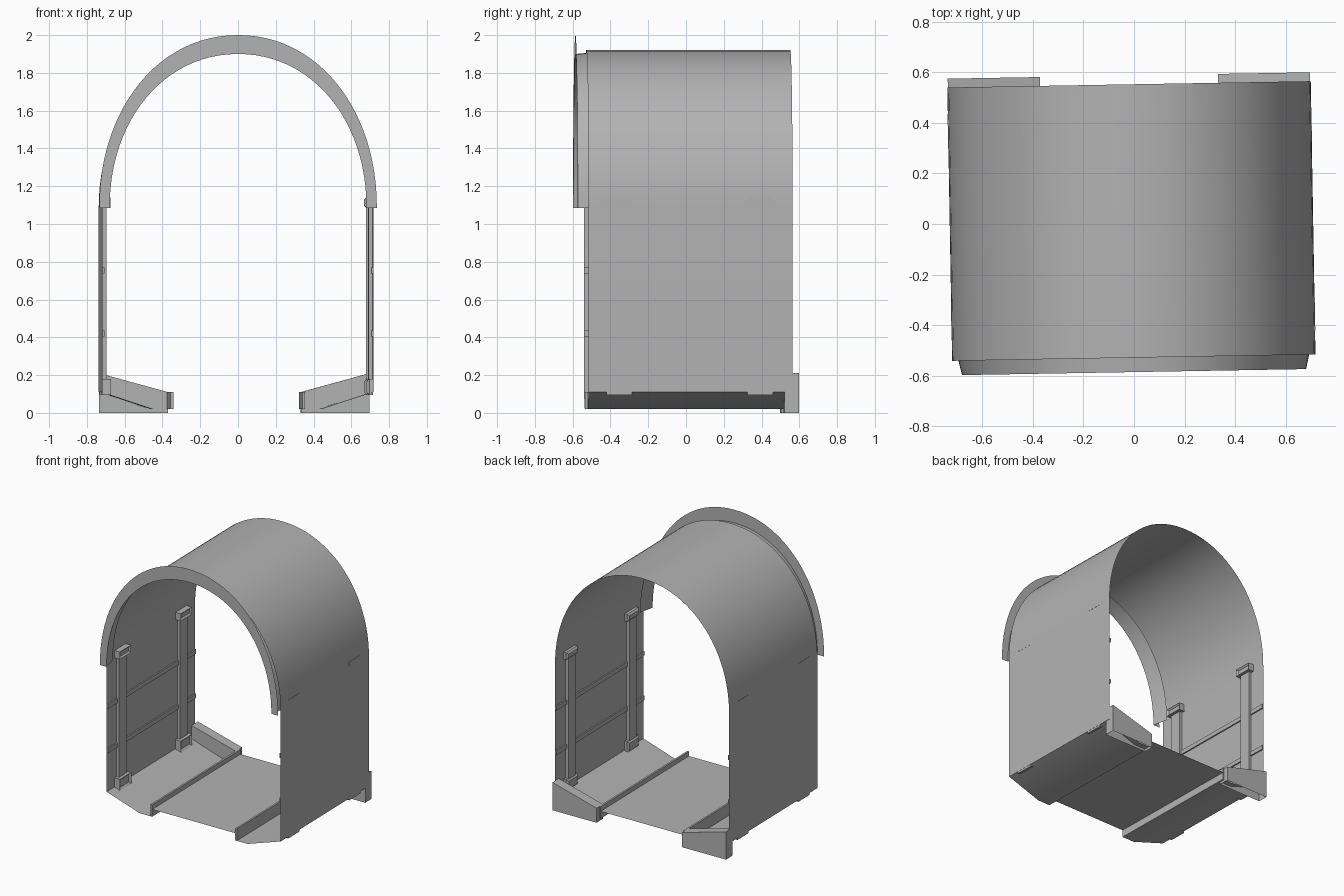
import bpy, bmesh, math
from mathutils import Matrix

cube = bpy.data.objects.get("Cube")
if cube:
    bpy.data.objects.remove(cube, do_unlink=True)

grey = bpy.data.materials.new("plain grey")
grey.use_nodes = True
colour = (0.45, 0.45, 0.45, 1)
grey.diffuse_color = colour
grey.node_tree.nodes["Principled BSDF"].inputs["Base Color"].default_value = colour

# The whole tunnel is turned slightly and sits a little off centre
PLACE = Matrix.Rotation(math.radians(1), 4, "Z") @ Matrix.Translation((-0.01, 0, 0))
SPRING = 1.085
FRONT, BACK = -0.528, 0.552


def finish(name, bm, smooth=False):
    mesh = bpy.data.meshes.new(name)
    bm.transform(PLACE)
    bm.to_mesh(mesh)
    bm.free()
    mesh.materials.append(grey)
    obj = bpy.data.objects.new(name, mesh)
    bpy.context.collection.objects.link(obj)
    if smooth:
        bpy.ops.object.select_all(action="DESELECT")
        obj.select_set(True)
        bpy.context.view_layer.objects.active = obj
        bpy.ops.object.shade_smooth_by_angle(angle=math.radians(25))
    return obj


def arch(half, top, steps=48, power=2.07):
    """Points (x, z) of an arch from the right springing to the left one."""
    pts = []
    for i in range(steps + 1):
        a = math.pi * i / steps
        c, s = math.cos(a), max(math.sin(a), 0)
        x = math.copysign(abs(c) ** (2 / power), c) * half
        pts.append((x, SPRING + (top - SPRING) * s ** (2 / power)))
    return pts


def loft(name, loop_a, y_a, loop_b, y_b, smooth=True):
    """Sheet between two open profiles in planes of constant y."""
    bm = bmesh.new()
    a = [bm.verts.new((x, y_a, z)) for x, z in loop_a]
    b = [bm.verts.new((x, y_b, z)) for x, z in loop_b]
    for i in range(len(a) - 1):
        bm.faces.new((a[i], a[i + 1], b[i + 1], b[i]))
    bmesh.ops.recalc_face_normals(bm, faces=bm.faces)
    return finish(name, bm, smooth)


def box(name, side, x, y, z, bevel=0):
    """Box given by ranges, mirrored in x by side."""
    bm = bmesh.new()
    bmesh.ops.create_cube(bm, size=1)
    for v in bm.verts:
        v.co.x = side * x[v.co.x > 0]
        v.co.y = y[v.co.y > 0]
        v.co.z = z[v.co.z > 0]
    if bevel:
        edges = [e for e in bm.edges
                 if all(abs(v.co.x - side * x[0]) < 1e-5 for v in e.verts)]
        bmesh.ops.bevel(bm, geom=edges, offset=bevel, segments=1, affect="EDGES")
    bmesh.ops.recalc_face_normals(bm, faces=bm.faces)
    return finish(name, bm)


# Thin tunnel shell: sloped floor edges, straight walls and arched roof
right_foot = [(0.35, 0.02), (0.445, 0.02), (0.718, 0.11)]
left_foot = [(-x, z) for x, z in reversed(right_foot)]
shell = right_foot + arch(0.718, 1.922) + left_foot
loft("tunnel_shell", shell, FRONT, shell, BACK)

# Sunken middle floor
deck = [(-0.345, 0.075), (0.345, 0.075)]
loft("middle_floor", deck, FRONT, deck, BACK, False)

# Flat facing ring and the flared collar behind it
inner = arch(0.68, 1.90)
loft("front_ring", inner, -0.585, arch(0.735, 2.0), -0.585, False)
loft("front_collar", inner, -0.585, arch(0.706, 1.911), -0.47)

for side, label in ((-1, "right"), (1, "left")):
    # Rail along the floor
    box(label + "_rail", side, (0.342, 0.356), (FRONT, BACK), (0.02, 0.11))

    # Horizontal wall battens
    for n, z in enumerate((0.42, 0.755)):
        box(f"{label}_batten_{n + 1}", side, (0.707, 0.717),
            (FRONT, BACK), (z - 0.016, z + 0.016))

    # Posts with a foot and a cap
    for place, y in (("front", -0.365), ("back", 0.38)):
        name = f"{label}_{place}_post"
        box(name, side, (0.694, 0.716), (y - 0.045, y + 0.045), (0.16, 1.1))
        box(name + "_foot", side, (0.684, 0.717), (y - 0.068, y + 0.068),
            (0.095, 0.18), 0.014)
        box(name + "_cap", side, (0.684, 0.719), (y - 0.068, y + 0.068),
            (1.085, 1.14), 0.012)

    # Tapered kerb hood across the rear corner, open underneath
    bm = bmesh.new()
    outline = [(0.352, 0), (0.352, 0.11), (0.716, 0.21), (0.716, 0)]
    near, far = [[bm.verts.new((side * x, y, z)) for x, z in outline]
                 for y in (0.51, 0.587)]
    bm.faces.new(near)
    bm.faces.new(far)
    for i in range(3):
        bm.faces.new((near[i], near[i + 1], far[i + 1], far[i]))
    bmesh.ops.recalc_face_normals(bm, faces=bm.faces)
    finish(label + "_rear_kerb", bm)
